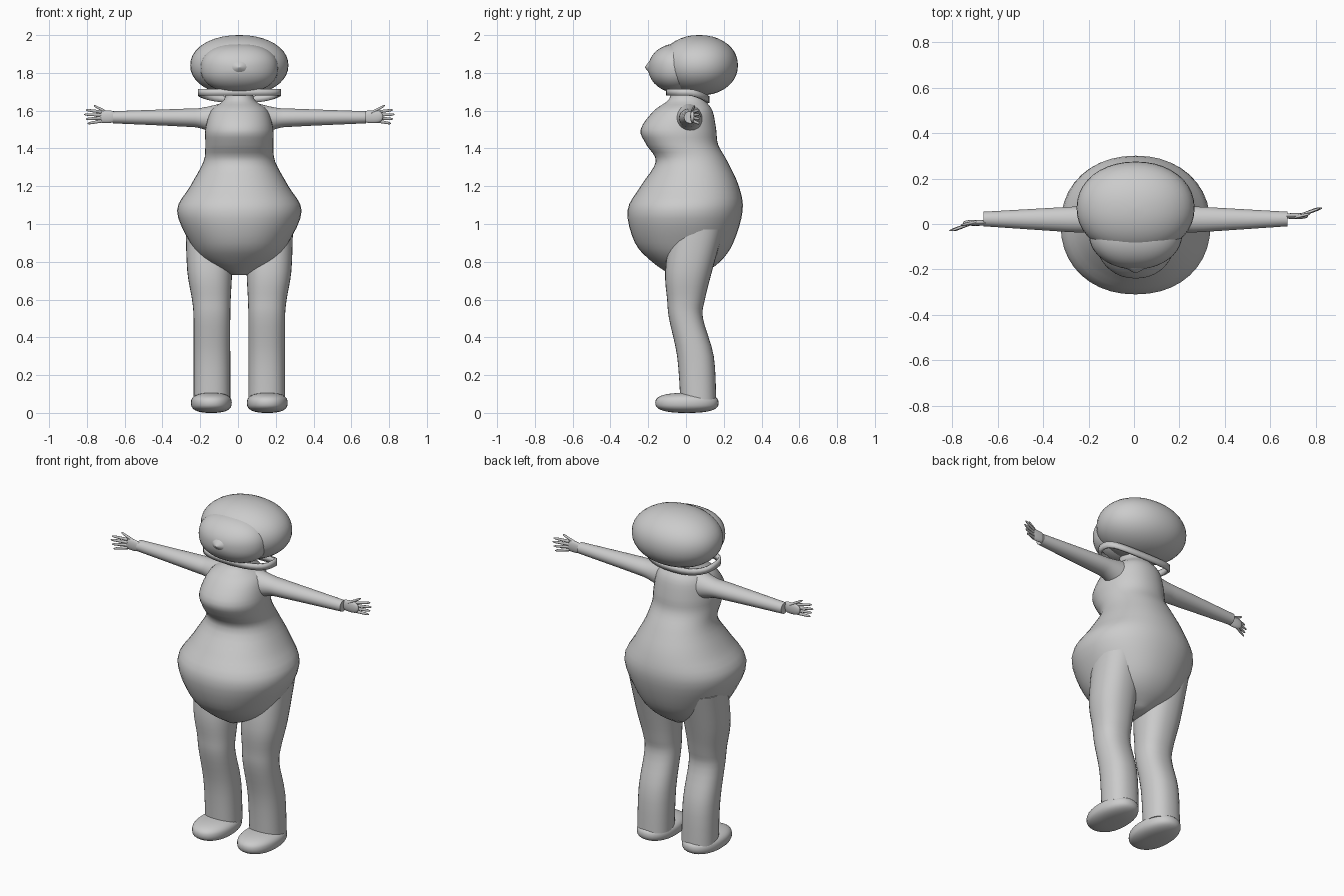
import bpy, bmesh, math
from mathutils import Vector

cube = bpy.data.objects.get("Cube")
if cube:
    bpy.data.objects.remove(cube, do_unlink=True)

COLOUR = (0.6, 0.6, 0.6, 1)
grey = bpy.data.materials.new("plain grey")
grey.use_nodes = True
grey.diffuse_color = COLOUR
grey.node_tree.nodes["Principled BSDF"].inputs["Base Color"].default_value = COLOUR

MIDDLE = 0.007   # the figure stands slightly off the axis
ARM_Y = 0.02
PLACE = {"x": lambda along, across, up: (along, across, up),
         "y": lambda along, across, up: (across, along, up),
         "z": lambda along, across, up: (across, up, along)}


def signed_power(value, exponent):
    return math.copysign(abs(value) ** exponent, value)


def smooth_rings(rings, steps=4):
    """Pass a Catmull-Rom curve through the given rings."""
    rows = [Vector(ring) for ring in rings]
    rows = [rows[0]] + rows + [rows[-1]]
    result = []
    for before, start, end, after in zip(rows, rows[1:], rows[2:], rows[3:]):
        for step in range(steps):
            t = step / steps
            slope_in, slope_out = (end - before) / 2, (after - start) / 2
            bend = 3 * (end - start) - 2 * slope_in - slope_out
            twist = 2 * (start - end) + slope_in + slope_out
            result.append(start + t * (slope_in + t * (bend + t * twist)))
    return result + [rows[-1]]


def skin(name, axis, rings, sides=32, side=1, turn=False, caps=True, squareness=2):
    """Skin over oval rings: (along, centre a, centre b, radius a, radius b)."""
    bm = bmesh.new()
    loops = []
    for along, centre_a, centre_b, radius_a, radius_b in rings:
        loop = []
        for k in range(sides):
            angle = math.tau * k / sides
            a = centre_a + radius_a * signed_power(math.cos(angle), 2 / squareness)
            b = centre_b + radius_b * signed_power(math.sin(angle), 2 / squareness)
            x, y, z = PLACE[axis](along, a, b)
            if turn:
                y = ARM_Y + side * (y - ARM_Y)
            loop.append(bm.verts.new((x * side + MIDDLE, y, z)))
        loops.append(loop)
    for low, high in zip(loops, loops[1:]):
        for k in range(sides):
            after = (k + 1) % sides
            bm.faces.new((low[k], low[after], high[after], high[k]))
    if caps:
        bm.faces.new(loops[0])
        bm.faces.new(loops[-1])
    bmesh.ops.recalc_face_normals(bm, faces=bm.faces)
    mesh = bpy.data.meshes.new(name)
    bm.to_mesh(mesh)
    bm.free()
    mesh.materials.append(grey)
    part = bpy.data.objects.new(name, mesh)
    bpy.context.collection.objects.link(part)
    bpy.ops.object.select_all(action="DESELECT")
    part.select_set(True)
    bpy.context.view_layer.objects.active = part
    bpy.ops.object.shade_smooth_by_angle(angle=math.radians(50))
    return part


def ball(name, axis, centre, radii, fullness=2, rows=20, **options):
    """Rounded form along an axis; fullness above two is boxier, below is more pointed."""
    along, a, b = centre
    length, radius_a, radius_b = radii
    rings = []
    for row in range(rows + 1):
        angle = math.pi * (0.01 + 0.98 * row / rows)
        reach = signed_power(-math.cos(angle), 2 / fullness)
        width = signed_power(math.sin(angle), 2 / fullness)
        rings.append((along + length * reach, a, b, radius_a * width, radius_b * width))
    return skin(name, axis, rings, **options)


# Torso: height, half width, front and back of the belly, waist, chest and neck
torso = [(0.73, 0.04, -0.08, 0.08), (0.8, 0.18, -0.18, 0.18), (0.9, 0.26, -0.27, 0.25),
         (1.07, 0.33, -0.31, 0.3), (1.2, 0.26, -0.24, 0.28), (1.33, 0.19, -0.16, 0.22),
         (1.42, 0.18, -0.21, 0.17), (1.5, 0.18, -0.24, 0.16), (1.6, 0.15, -0.17, 0.14),
         (1.66, 0.08, -0.09, 0.1), (1.74, 0.07, -0.07, 0.08)]
skin("torso", "z", smooth_rings([(z, 0, (front + back) / 2, width, (back - front) / 2)
                                 for z, width, front, back in torso]),
     sides=40, squareness=2.15)

# Head, with the face and a pointed nose set into its front
ball("head", "z", (1.84, 0, 0.07), (0.16, 0.26, 0.205), fullness=2.1, sides=40, squareness=2.1)
ball("face", "y", (-0.05, 0, 1.825), (0.15, 0.205, 0.13), sides=40, squareness=2.3)
ball("nose", "y", (-0.17, 0, 1.83), (0.047, 0.07, 0.05), fullness=1.2)

# Neck band, dipping at the back
band = skin("neck_band", "z", [(z, 0, 0.01, 0.22, 0.115) for z in (1.68, 1.715)],
            caps=False, squareness=2.5)
for vertex in band.data.vertices:
    vertex.co.z -= 0.036 * max(0, vertex.co.y / 0.12) ** 2
band.modifiers.new("thickness", "SOLIDIFY").thickness = 0.015


def leg_ring(z, y, depth):
    """The leg keeps an even width up to the knee, then widens to the thigh."""
    thigh = min(max((z - 0.55) / 0.25, 0), 1)
    return z, 0.145 + 0.015 * thigh, y, 0.097 + 0.027 * thigh, depth


def finger(name, root, tip, side):
    """Tapered finger between two points."""
    root, tip = Vector(root), Vector(tip)
    rings = []
    for part, radius in ((0, 0.009), (0.8, 0.007), (1, 0.002)):
        spot = root.lerp(tip, part)
        rings.append((*spot, radius * 0.8, radius))
    skin(name, "x", smooth_rings(rings), sides=10, side=side, turn=True)


for label, side in (("left", 1), ("right", -1)):
    # Arm, flared into the shoulder and tapered to the wrist
    arm = [(0.09, 0.01, 1.55, 0.08, 0.09), (0.2, 0.02, 1.56, 0.06, 0.055),
           (0.3, 0.02, 1.563, 0.055, 0.047), (0.67, 0.022, 1.565, 0.032, 0.032)]
    skin(label + "_arm", "x", smooth_rings(arm), side=side)

    # Hand, turned about the arm so that the two are not mirrored in depth
    ball(label + "_palm", "x", (0.705, 0.035, 1.568), (0.055, 0.013, 0.034),
         fullness=2.6, sides=16, side=side, turn=True)
    finger(label + "_thumb", (0.7, 0.03, 1.59), (0.77, 0.045, 1.627), side)
    for i, kind in enumerate(("index", "middle", "ring", "little")):
        finger(label + "_" + kind + "_finger", (0.73, 0.04, 1.593 - 0.016 * i),
               (0.822 - 0.009 * abs(i - 1), 0.07, 1.604 - 0.024 * i), side)

    # Leg, bending at the knee
    leg = [leg_ring(0.07, 0.065, 0.095), leg_ring(0.3, 0.05, 0.097), leg_ring(0.5, 0, 0.09),
           leg_ring(0.6, 0, 0.1), leg_ring(0.75, 0.014, 0.124), leg_ring(0.97, 0.06, 0.14)]
    skin(label + "_leg", "z", smooth_rings(leg), side=side, squareness=2.3)

    # Rounded shoe
    ball(label + "_shoe", "z", (0.053, 0.148, 0.005), (0.053, 0.108, 0.168),
         fullness=2.6, side=side, squareness=2.2)
